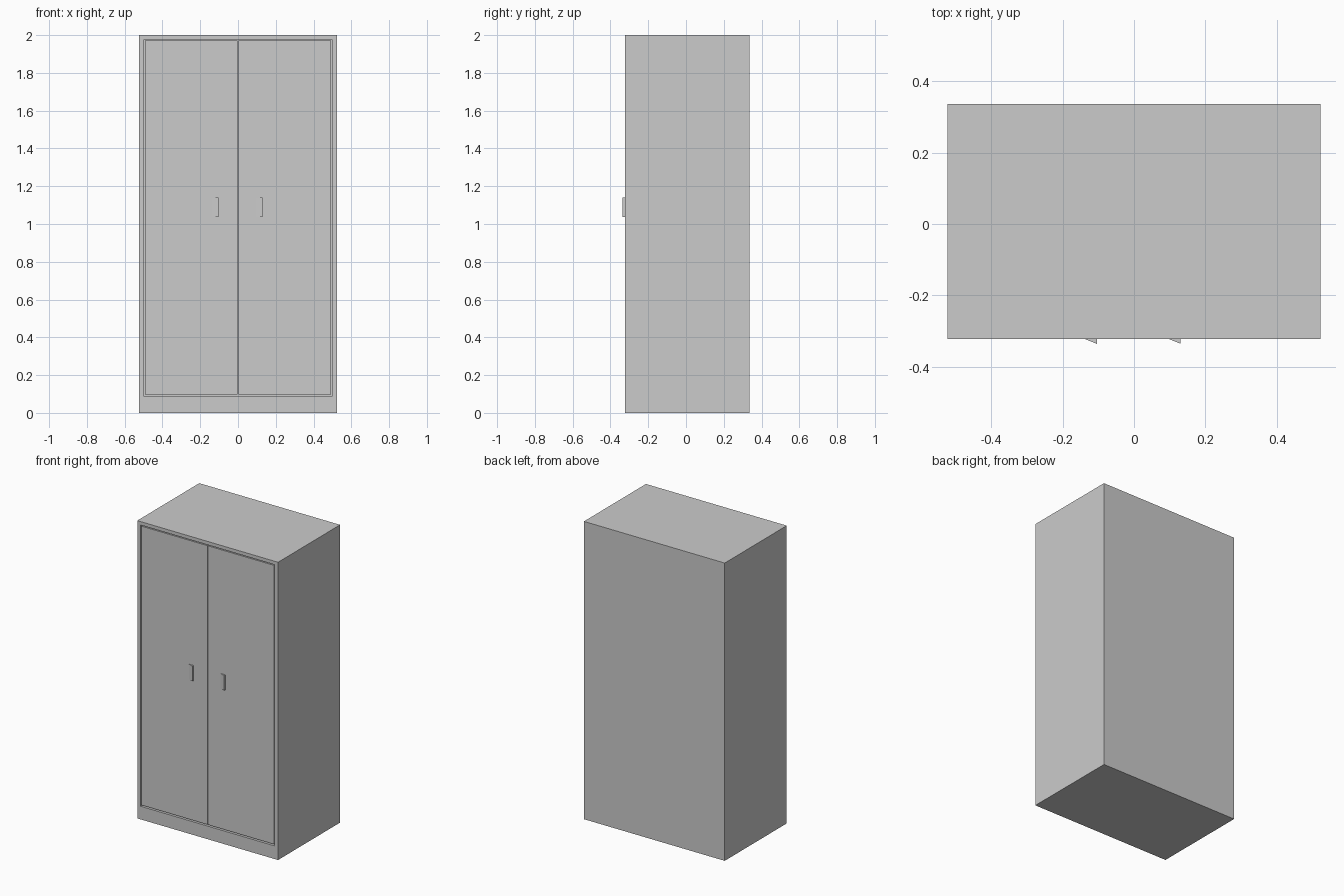
import bpy, bmesh

if "Cube" in bpy.data.objects:
    bpy.data.objects.remove(bpy.data.objects["Cube"])

FRONT, BACK, HALF_W, HEIGHT = -0.322, 0.336, 0.523, 2.0
OPEN_X, OPEN_Z0, OPEN_Z1 = 0.498, 0.088, 1.977   # door opening
DEPTH, GAP = 0.02, 0.006


def finish(name, bm):
    bmesh.ops.recalc_face_normals(bm, faces=bm.faces[:])
    mesh = bpy.data.meshes.new(name)
    bm.to_mesh(mesh)
    bm.free()
    ob = bpy.data.objects.new(name, mesh)
    bpy.context.collection.objects.link(ob)
    return ob


def prism(name, profile, z0, z1):
    """Extrude an xy profile from z0 up to z1."""
    bm = bmesh.new()
    face = bm.faces.new([bm.verts.new((x, y, z0)) for x, y in profile])
    ext = bmesh.ops.extrude_face_region(bm, geom=[face])
    for v in ext["geom"]:
        if isinstance(v, bmesh.types.BMVert):
            v.co.z = z1
    return finish(name, bm)


def rect(x0, x1, y0, y1):
    return [(x0, y0), (x1, y0), (x1, y1), (x0, y1)]


# Carcass: a box whose front is inset, then pushed back as the door recess
bm = bmesh.new()
bmesh.ops.create_cube(bm, size=1)
for v in bm.verts:
    v.co = (HALF_W if v.co.x > 0 else -HALF_W,
            BACK if v.co.y > 0 else FRONT,
            HEIGHT if v.co.z > 0 else 0)
bm.normal_update()
front = next(f for f in bm.faces if f.normal.y < -0.9)
bmesh.ops.inset_region(bm, faces=[front], thickness=0.01)
for v in front.verts:
    v.co.x = OPEN_X if v.co.x > 0 else -OPEN_X
    v.co.z = OPEN_Z1 if v.co.z > 1 else OPEN_Z0
ext = bmesh.ops.extrude_discrete_faces(bm, faces=[front])
for v in ext["faces"][0].verts:
    v.co.y += DEPTH
finish("carcass", bm)

# Doors, flush with the frame and separated by thin gaps
for side, x0, x1 in (("left", -OPEN_X + GAP, -GAP / 2),
                     ("right", GAP / 2, OPEN_X - GAP)):
    prism(side + "_door", rect(x0, x1, FRONT, FRONT + DEPTH),
          OPEN_Z0 + 0.01, OPEN_Z1 - GAP)

# Wedge handles, both rising toward the right
for side, x in (("left", -0.139), ("right", 0.096)):
    prism(side + "_handle",
          [(x, FRONT), (x + 0.035, FRONT - 0.014), (x + 0.035, FRONT)],
          1.038, 1.139)
